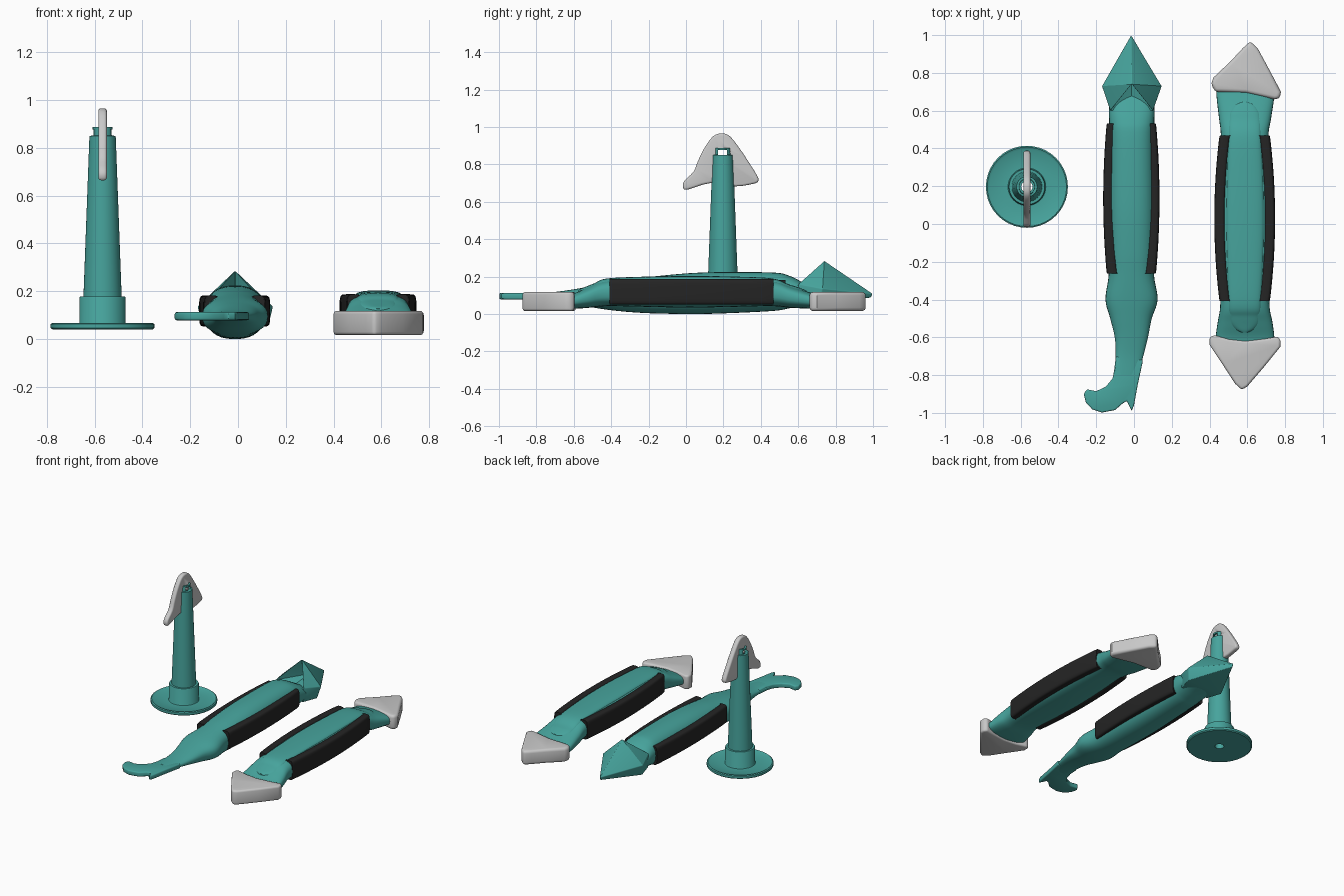
import bpy, bmesh, math
from mathutils import Vector

if "Cube" in bpy.data.objects:
    bpy.data.objects.remove(bpy.data.objects["Cube"])


def material(name, rgb):
    m = bpy.data.materials.new(name)
    m.diffuse_color = (*rgb, 1)
    m.use_nodes = True
    m.node_tree.nodes["Principled BSDF"].inputs["Base Color"].default_value = m.diffuse_color
    return m


TEAL = material("teal", (0.062, 0.37, 0.335))
WHITE = material("light grey", (0.58, 0.58, 0.58))
BLACK = material("black rubber", (0.018, 0.018, 0.018))


def make(name, verts, faces, mat, bevel=0, angle=35):
    me = bpy.data.meshes.new(name)
    me.from_pydata([tuple(v) for v in verts], [], faces)
    bm = bmesh.new()
    bm.from_mesh(me)
    bmesh.ops.recalc_face_normals(bm, faces=bm.faces)
    bm.to_mesh(me)
    bm.free()
    me.materials.append(mat)
    ob = bpy.data.objects.new(name, me)
    bpy.context.collection.objects.link(ob)
    bpy.ops.object.select_all(action='DESELECT')
    ob.select_set(True)
    bpy.context.view_layer.objects.active = ob
    if bevel:
        mod = ob.modifiers.new("round", 'BEVEL')
        mod.width, mod.segments, mod.limit_method = bevel, 3, 'ANGLE'
        mod.angle_limit = math.radians(40)
        bpy.ops.object.modifier_apply(modifier="round")
    bpy.ops.object.shade_smooth_by_angle(angle=math.radians(angle))
    return ob


def smooth_path(pts, steps=5, closed=False):
    """Catmull-Rom through tuples of any length."""
    n, out = len(pts), []
    get = (lambda i: pts[i % n]) if closed else (lambda i: pts[max(0, min(n - 1, i))])
    for i in range(n if closed else n - 1):
        for s in range(steps):
            t = s / steps
            out.append(tuple(
                0.5 * (2 * b + (c - a) * t + (2 * a - 5 * b + 4 * c - d) * t * t
                       + (3 * b - a - 3 * c + d) * t ** 3)
                for a, b, c, d in zip(get(i - 1), get(i), get(i + 1), get(i + 2))))
    return out if closed else out + [pts[-1]]


def loft(name, stations, mat, power=2.5, n=32, angle=40):
    """Superellipse sections along y: (y, centre x, half width, z low, z high)."""
    rows = smooth_path(stations)
    verts, faces = [], []
    for y, cx, hw, lo, hi in rows:
        for k in range(n):
            a = 2 * math.pi * k / n
            c, s = math.cos(a), math.sin(a)
            verts.append((cx + hw * math.copysign(abs(c) ** (2 / power), c), y,
                          (lo + hi) / 2 + (hi - lo) / 2 * math.copysign(abs(s) ** (2 / power), s)))
    for r in range(len(rows) - 1):
        for k in range(n):
            j = (k + 1) % n
            faces.append((r * n + k, r * n + j, r * n + n + j, r * n + n + k))
    faces += [tuple(range(n)), tuple(range((len(rows) - 1) * n, len(rows) * n))]
    return make(name, verts, faces, mat, angle=angle)


def prism(name, outline, lo, hi, mat, bevel, axis='z'):
    n = len(outline)
    pos = (lambda a, b, h: (a, b, h)) if axis == 'z' else (lambda a, b, h: (h, a, b))
    verts = [pos(a, b, h) for h in (lo, hi) for a, b in outline]
    faces = [tuple(range(n)), tuple(range(n, 2 * n))]
    faces += [(i, (i + 1) % n, n + (i + 1) % n, n + i) for i in range(n)]
    return make(name, verts, faces, mat, bevel)


def lathe(name, profile, cx, cy, mat, n=40):
    """Closed (radius, z) profile spun around a vertical axis."""
    m = len(profile)
    verts = [(cx + r * math.cos(2 * math.pi * k / n), cy + r * math.sin(2 * math.pi * k / n), z)
             for k in range(n) for r, z in profile]
    faces = [(k * m + i, k * m + (i + 1) % m, (k + 1) % n * m + (i + 1) % m, (k + 1) % n * m + i)
             for k in range(n) for i in range(m)]
    return make(name, verts, faces, mat)


# hollow nozzle with base disc and collar
NX, NY = -0.567, 0.197
nozzle = lathe("nozzle", [
    (0.03, 0.04), (0.21, 0.04), (0.217, 0.046), (0.217, 0.062), (0.21, 0.067), (0.198, 0.06),
    (0.1, 0.06), (0.097, 0.065), (0.097, 0.172), (0.094, 0.177), (0.08, 0.177),
    (0.055, 0.85), (0.044, 0.852), (0.042, 0.888), (0.03, 0.888), (0.03, 0.80)], NX, NY, TEAL)

# flat spreader blade set in the nozzle top
blade_outline = [(.19, .965), (.235, .95), (.29, .88), (.33, .82), (.38, .74), (.386, .71), (.36, .696),
                 (.26, .682), (.13, .70), (.01, .665), (-.015, .675), (-.01, .71), (.04, .76),
                 (.065, .82), (.10, .89), (.145, .95)]
blade = prism("nozzle_blade", smooth_path(blade_outline, 3, True), NX - .018, NX + .018,
              WHITE, 0.012, 'x')

# square hole through nozzle tip and blade
cutter = prism("hole_cutter", [(.17, .85), (.218, .85), (.218, .877), (.17, .877)],
               NX - .2, NX + .2, TEAL, 0, 'x')
for ob in (nozzle, blade):
    mod = ob.modifiers.new("hole", 'BOOLEAN')
    mod.operation, mod.object, mod.solver = 'DIFFERENCE', cutter, 'EXACT'
    bpy.context.view_layer.objects.active = ob
    bpy.ops.object.modifier_apply(modifier="hole")
bpy.data.objects.remove(cutter)

# hooked tool: handle
loft("hook_tool_handle", [
    (.69, -.012, .10, .06, .13), (.63, -.012, .118, .048, .165), (.55, -.012, .12, .03, .205),
    (.45, -.013, .118, .015, .222), (.1, -.013, .125, .0, .222), (-.13, -.013, .122, .002, .205),
    (-.27, -.014, .12, .008, .187), (-.40, -.013, .138, .02, .168), (-.5, -.016, .11, .035, .15),
    (-.6, -.014, .088, .055, .132), (-.7, -.024, .073, .07, .118), (-.8, -.043, .066, .079, .113)],
    TEAL, 2.4)

# hooked tool: flat hook end
hook = [(-.095, -.70), (-.10, -.77), (-.115, -.82), (-.15, -.862), (-.20, -.885), (-.25, -.875),
        (-.266, -.90), (-.255, -.945), (-.22, -.982), (-.17, -.998), (-.10, -.985), (-.06, -.95),
        (-.038, -.937), (-.012, -.99), (.0, -.96), (.02, -.85), (.048, -.72)]
prism("hook_end", hook, .078, .112, TEAL, 0.008)

# hooked tool: pointed scraper head with hollow back
head = [(-.015, 1.0, .108), (-.015, .99, .088), (-.012, .74, .285),           # tip, tip base, peak
        (-.17, .73, .135), (.147, .73, .135), (-.15, .71, .055), (.128, .71, .055),
        (-.125, .60, .16), (.10, .60, .16), (-.12, .60, .06), (.095, .60, .06),
        (-.012, .82, .15), (-.012, .60, .13)]
make("scraper_head", head, [
    (2, 0, 3), (2, 4, 0), (2, 3, 7), (2, 8, 4), (3, 0, 1, 5), (0, 4, 6, 1), (3, 5, 9, 7),
    (4, 8, 10, 6), (1, 6, 10, 9, 5), (2, 7, 11), (2, 11, 8), (7, 12, 11), (11, 12, 8),
    (9, 10, 8, 12, 7)], TEAL, 0.004, 20)

# double ended tool: handle and raised top panel
loft("double_tool_handle", [
    (.73, .59, .145, .03, .10), (.68, .59, .153, .028, .11), (.56, .588, .138, .033, .148),
    (.46, .586, .126, .042, .183), (.25, .588, .135, .038, .193), (.02, .588, .14, .034, .196),
    (-.2, .588, .137, .038, .193), (-.42, .587, .13, .042, .183), (-.52, .588, .145, .033, .145),
    (-.60, .588, .155, .028, .11), (-.66, .588, .15, .03, .10)], TEAL, 2.8)
loft("top_panel", [
    (.645, .586, .015, .10, .124), (.63, .586, .052, .10, .131), (.59, .586, .08, .10, .146),
    (.55, .586, .085, .11, .158), (.46, .586, .087, .14, .19), (.25, .588, .095, .15, .20),
    (.02, .588, .10, .15, .203), (-.2, .588, .095, .15, .20), (-.42, .586, .087, .14, .19),
    (-.49, .586, .085, .11, .164), (-.53, .586, .075, .10, .148), (-.56, .586, .048, .09, .136),
    (-.575, .586, .015, .09, .128)], TEAL, 2.6)

# rubber grips, one on each side of both handles
for tool, cx, y0, y1, end, mid, lo, hi in (
        ("hook_tool", -.014, -.26, .53, .130, .149, .052, .182),
        ("double_tool", .586, -.405, .465, .133, .161, .05, .187)):
    for side, sx in (("left", -1), ("right", 1)):
        rows = []
        for t in (0, .02, .25, .5, .75, .98, 1):
            outer = end + (mid - end) * math.sin(math.pi * t) ** 0.8
            if t in (0, 1):
                outer -= .006
            inner = outer - .058
            rows.append((y0 + (y1 - y0) * t, cx + sx * (outer + inner) / 2, .029, lo, hi))
        loft(f"{tool}_{side}_grip", rows, BLACK, 4.5)

# pale arrow shaped caps on the double ended tool
prism("back_cap", [(.615, .968), (.575, .93), (.51, .86), (.42, .775), (.408, .74), (.43, .70),
                   (.59, .695), (.745, .66), (.772, .665), (.778, .70), (.72, .81), (.655, .93)],
      .016, .117, WHITE, 0.018)
prism("front_cap", [(.57, -.878), (.535, -.845), (.47, -.745), (.40, -.64), (.40, -.60), (.425, -.588),
                    (.50, -.61), (.59, -.62), (.70, -.607), (.76, -.595), (.777, -.615), (.775, -.65),
                    (.69, -.755), (.60, -.86)], .016, .117, WHITE, 0.018)
